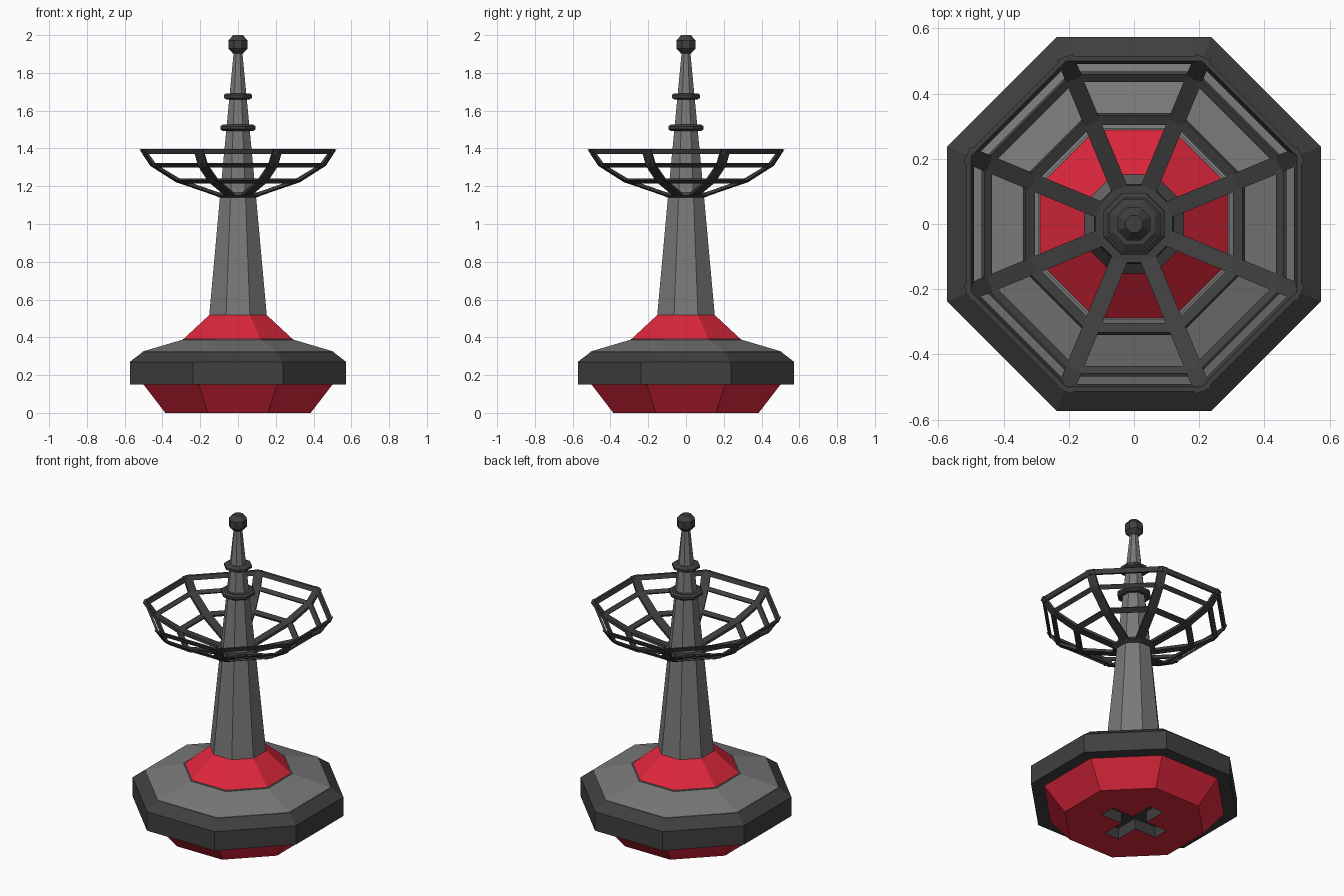
import bpy, bmesh
from math import cos, sin, pi

if "Cube" in bpy.data.objects:
    bpy.data.objects.remove(bpy.data.objects["Cube"])

K = 1 / cos(pi / 8)          # flat-to-corner ratio of an octagon


def material(name, rgb):
    m = bpy.data.materials.new(name)
    m.diffuse_color = (*rgb, 1)
    m.use_nodes = True
    m.node_tree.nodes["Principled BSDF"].inputs["Base Color"].default_value = m.diffuse_color
    return m


RED = material("red", (0.72, 0.02, 0.045))
GREY = material("mid_grey", (0.19, 0.19, 0.19))
DARK = material("dark_grey", (0.05, 0.05, 0.05))


def finish(name, bm, mat):
    bmesh.ops.recalc_face_normals(bm, faces=bm.faces)
    me = bpy.data.meshes.new(name)
    bm.to_mesh(me)
    bm.free()
    me.materials.append(mat)
    ob = bpy.data.objects.new(name, me)
    bpy.context.collection.objects.link(ob)
    return ob


def octagon(name, profile, mat, hoop=False):
    """Turn a (flat radius, z) profile into an eight-sided solid or closed hoop."""
    bm = bmesh.new()
    rings = [[bm.verts.new((r * K * cos((i + .5) * pi / 4), r * K * sin((i + .5) * pi / 4), z))
              for i in range(8)] for r, z in profile]
    pairs = list(zip(rings, rings[1:]))
    if hoop:
        pairs.append((rings[-1], rings[0]))
    else:
        bm.faces.new(rings[0])
        bm.faces.new(rings[-1])
    for a, b in pairs:
        for i in range(8):
            j = (i + 1) % 8
            bm.faces.new((a[i], a[j], b[j], b[i]))
    return finish(name, bm, mat)


# base
foot = octagon("lower_base", [(.385, 0), (.5, .15), (.5, .17)], RED)
octagon("base_rim", [(.49, .15), (.573, .15), (.573, .27), (.505, .322), (.49, .322)], DARK, True)
octagon("base_top", [(.505, .29), (.505, .325), (.295, .387), (.295, .392)], GREY)
octagon("collar", [(.29, .37), (.29, .39), (.15, .52)], RED)

# cross-shaped socket under the base
a, b = .05, .2
outline = [(a, a), (a, b), (-a, b), (-a, a), (-b, a), (-b, -a),
           (-a, -a), (-a, -b), (a, -b), (a, -a), (b, -a), (b, a)]
bm = bmesh.new()
f = bm.faces.new([bm.verts.new((x, y, -.05)) for x, y in outline])
ext = bmesh.ops.extrude_face_region(bm, geom=[f])
bmesh.ops.translate(bm, vec=(0, 0, .12),
                    verts=[v for v in ext["geom"] if isinstance(v, bmesh.types.BMVert)])
cutter = finish("socket_cutter", bm, DARK)
cut = foot.modifiers.new("socket", "BOOLEAN")
cut.object = cutter
cut.operation = "DIFFERENCE"
cut.solver = "EXACT"
cut.material_mode = "TRANSFER"
bpy.context.view_layer.objects.active = foot
bpy.ops.object.modifier_apply(modifier="socket")
bpy.data.objects.remove(cutter)

# mast, its two discs and the tip
octagon("mast", [(.152, .5), (.152, .52), (.095, 1.15), (.022, 1.92)], GREY)
octagon("lower_disc", [(.06, 1.492), (.08, 1.492), (.093, 1.502), (.093, 1.517), (.08, 1.527), (.06, 1.527)], DARK)
octagon("upper_disc", [(.045, 1.66), (.062, 1.66), (.075, 1.668), (.075, 1.683), (.062, 1.692), (.04, 1.692)], DARK)
octagon("tip", [(.026, 1.902), (.05, 1.928), (.05, 1.972), (.026, 2.0)], DARK)

# open bowl frame: hoops
octagon("bowl_hub", [(.085, 1.14), (.1, 1.14), (.122, 1.152), (.118, 1.166), (.085, 1.166)], DARK, True)
octagon("bowl_hoop_low", [(.308, 1.215), (.34, 1.232), (.333, 1.24), (.303, 1.228)], DARK, True)
octagon("bowl_hoop_mid", [(.445, 1.298), (.467, 1.318), (.459, 1.322), (.436, 1.308)], DARK, True)
octagon("bowl_hoop_top", [(.503, 1.37), (.514, 1.396), (.5, 1.396), (.49, 1.37)], DARK, True)

# open bowl frame: ribs along the octagon corners
path = [(.09, 1.143), (.32, 1.222), (.455, 1.308), (.512, 1.395)]
inner = [(.085, 1.158), (.31, 1.236), (.443, 1.316), (.498, 1.395)]
bm = bmesh.new()
for n in range(8):
    t = (n + .5) * pi / 4
    c, s = cos(t), sin(t)
    rows = []
    for (r, z), (q, h) in zip(path, inner):
        rows.append([bm.verts.new((d * K * c - w * s, d * K * s + w * c, e))
                     for d, e, w in ((r, z, -.026), (r, z, .026), (q, h, .026), (q, h, -.026))])
    bm.faces.new(rows[0])
    bm.faces.new(rows[-1])
    for p, q in zip(rows, rows[1:]):
        for i in range(4):
            j = (i + 1) % 4
            bm.faces.new((p[i], p[j], q[j], q[i]))
finish("bowl_ribs", bm, DARK)
